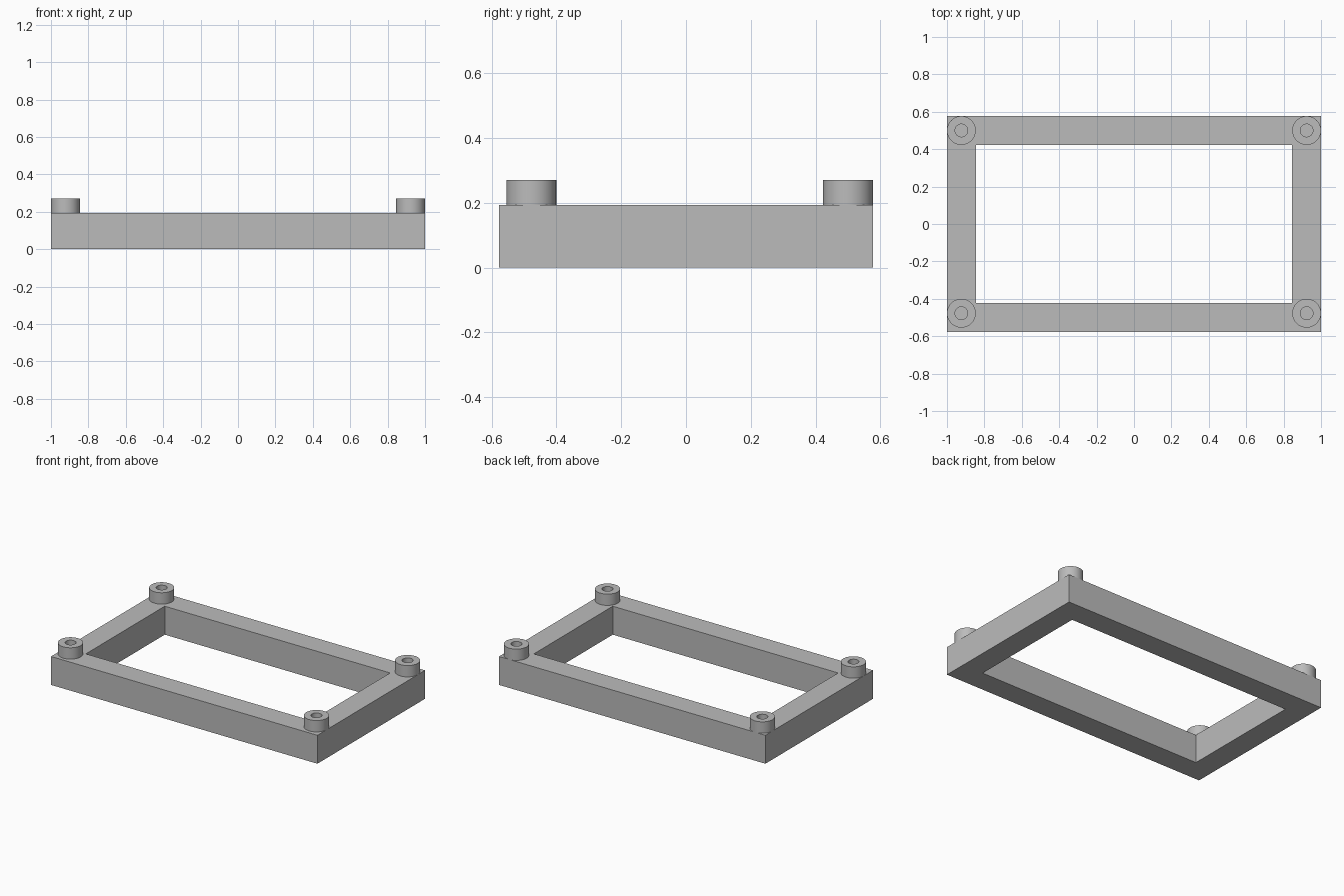
import bpy
import bmesh
from math import radians

cube = bpy.data.objects.get("Cube")
if cube:
    bpy.data.objects.remove(cube, do_unlink=True)

# Single grey finish
GREY = (0.5, 0.5, 0.5, 1.0)
grey = bpy.data.materials.new("plain grey")
grey.use_nodes = True
grey.diffuse_color = GREY
grey.node_tree.nodes["Principled BSDF"].inputs["Base Color"].default_value = GREY

HALF_X, HALF_Y = 1.0, 0.577
WIDTH = 0.154
FRAME_TOP, BOSS_TOP = 0.193, 0.27
BOSS_R, HOLE_R = WIDTH / 2, 0.034
SIDES = 64


def add_object(name, bm):
    bmesh.ops.recalc_face_normals(bm, faces=bm.faces)
    mesh = bpy.data.meshes.new(name)
    bm.to_mesh(mesh)
    bm.free()
    mesh.materials.append(grey)
    obj = bpy.data.objects.new(name, mesh)
    bpy.context.collection.objects.link(obj)
    return obj


def bridge_rings(bm, rings):
    """Join each ring of vertices to the next with quads."""
    for a, b in zip(rings, rings[1:]):
        n = len(a)
        for i in range(n):
            j = (i + 1) % n
            bm.faces.new((a[i], a[j], b[j], b[i]))


# Rectangular frame: a square section swept round four mitred corners
bm = bmesh.new()
rings = []
for inset, z in ((0, 0), (0, FRAME_TOP), (WIDTH, FRAME_TOP), (WIDTH, 0)):
    x, y = HALF_X - inset, HALF_Y - inset
    rings.append([bm.verts.new((sx * x, sy * y, z))
                  for sx, sy in ((-1, -1), (1, -1), (1, 1), (-1, 1))])
bridge_rings(bm, rings + rings[:1])
add_object("frame", bm)


# Hollow round boss standing on the frame
def add_boss(name, x, y):
    bm = bmesh.new()
    rings = []
    for radius, z in ((BOSS_R, FRAME_TOP), (BOSS_R, BOSS_TOP),
                      (HOLE_R, BOSS_TOP), (HOLE_R, FRAME_TOP)):
        rings.append(bmesh.ops.create_circle(bm, segments=SIDES, radius=radius)["verts"])
        for v in rings[-1]:
            v.co.z = z
    for edge in list(bm.edges):
        edge.smooth = True
    bridge_rings(bm, rings)
    obj = add_object(name, bm)
    obj.location = (x, y, 0)
    bpy.ops.object.select_all(action='DESELECT')
    obj.select_set(True)
    bpy.context.view_layer.objects.active = obj
    bpy.ops.object.shade_smooth_by_angle(angle=radians(30))


# The front pair sits slightly inward from the corners
BOSS_X = HALF_X - BOSS_R
for side, x in (("right", -BOSS_X), ("left", BOSS_X)):
    add_boss("front_" + side + "_boss", x, -0.477)
    add_boss("back_" + side + "_boss", x, HALF_Y - BOSS_R)
